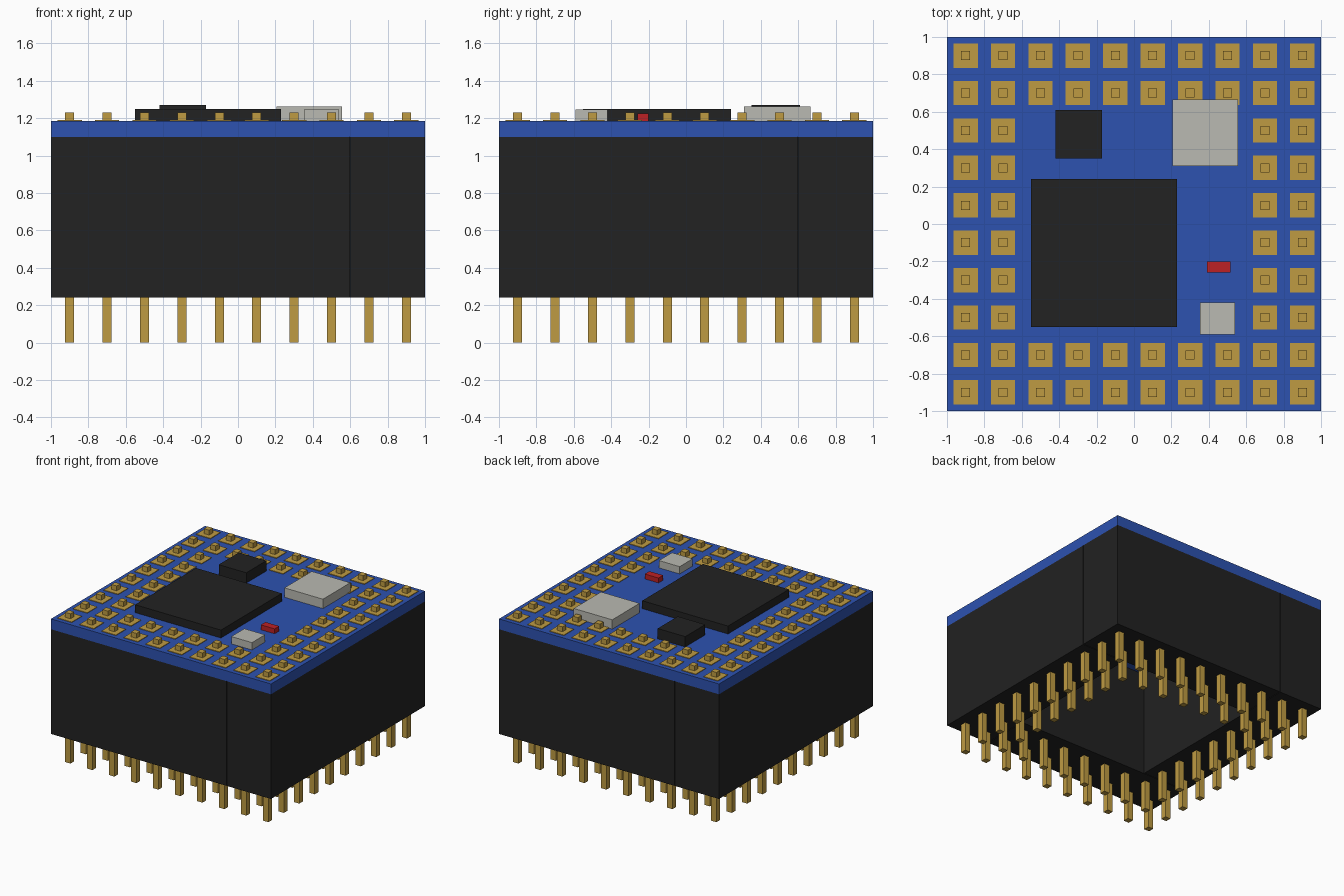
import bpy
import bmesh
from mathutils import Matrix, Vector

cube = bpy.data.objects.get("Cube")
if cube:
    bpy.data.objects.remove(cube, do_unlink=True)


def material(name, rgb):
    mat = bpy.data.materials.new(name)
    mat.use_nodes = True
    mat.diffuse_color = (*rgb, 1)
    mat.node_tree.nodes["Principled BSDF"].inputs["Base Color"].default_value = (*rgb, 1)
    return mat


BLUE = material("board blue", (0.026, 0.084, 0.434))
BLACK = material("black plastic", (0.016, 0.016, 0.016))
GOLD = material("gold", (0.52, 0.33, 0.055))
SILVER = material("silver metal", (0.49, 0.49, 0.445))
RED = material("red", (0.51, 0.015, 0.018))


def boxes(name, spans, mat):
    """One object made of boxes, each given as (x0, x1, y0, y1, z0, z1)."""
    bm = bmesh.new()
    for x0, x1, y0, y1, z0, z1 in spans:
        centre = Vector((x0 + x1, y0 + y1, z0 + z1)) / 2
        size = Matrix.Diagonal((x1 - x0, y1 - y0, z1 - z0, 1))
        bmesh.ops.create_cube(bm, size=1, matrix=Matrix.Translation(centre) @ size)
    mesh = bpy.data.meshes.new(name)
    bm.to_mesh(mesh)
    bm.free()
    mesh.materials.append(mat)
    obj = bpy.data.objects.new(name, mesh)
    bpy.context.collection.objects.link(obj)
    return obj


BASE, DECK, TOP = 0.24, 1.10, 1.185  # header underside, board underside, board top

# Circuit board
boxes("circuit_board", [(-1, 1, -1, 1, DECK, TOP)], BLUE)

# Four header housings, laid pinwheel fashion around an open centre
boxes("front_header", [(-1, 0.595, -1, -0.6, BASE, DECK)], BLACK)
boxes("left_header", [(0.6, 1, -1, 0.595, BASE, DECK)], BLACK)
boxes("back_header", [(-0.595, 1, 0.6, 1, BASE, DECK)], BLACK)
boxes("right_header", [(-1, -0.6, -0.595, 1, BASE, DECK)], BLACK)

# Two rings of pins, each with a solder pad on the board
steps = [-0.9 + 0.2 * i for i in range(10)]
spots = [(x, y) for x in steps for y in steps if max(abs(x), abs(y)) > 0.6]


def at_spots(half, z0, z1):
    return [(x - half, x + half, y - half, y + half, z0, z1) for x, y in spots]


boxes("header_pins", at_spots(0.024, 0, 1.23), GOLD)
boxes("solder_pads", at_spots(0.065, TOP, TOP + 0.005), GOLD)

# Components on top of the board
boxes("main_chip", [(-0.55, 0.23, -0.55, 0.24, TOP, 1.25)], BLACK)
boxes("small_chip", [(-0.42, -0.17, 0.35, 0.61, TOP, 1.27)], BLACK)
boxes("large_metal_can", [(0.205, 0.555, 0.31, 0.665, TOP, 1.262)], SILVER)
boxes("small_metal_can", [(0.352, 0.54, -0.59, -0.42, TOP, 1.245)], SILVER)
boxes("indicator_light", [(0.39, 0.515, -0.26, -0.2, TOP, 1.225)], RED)
